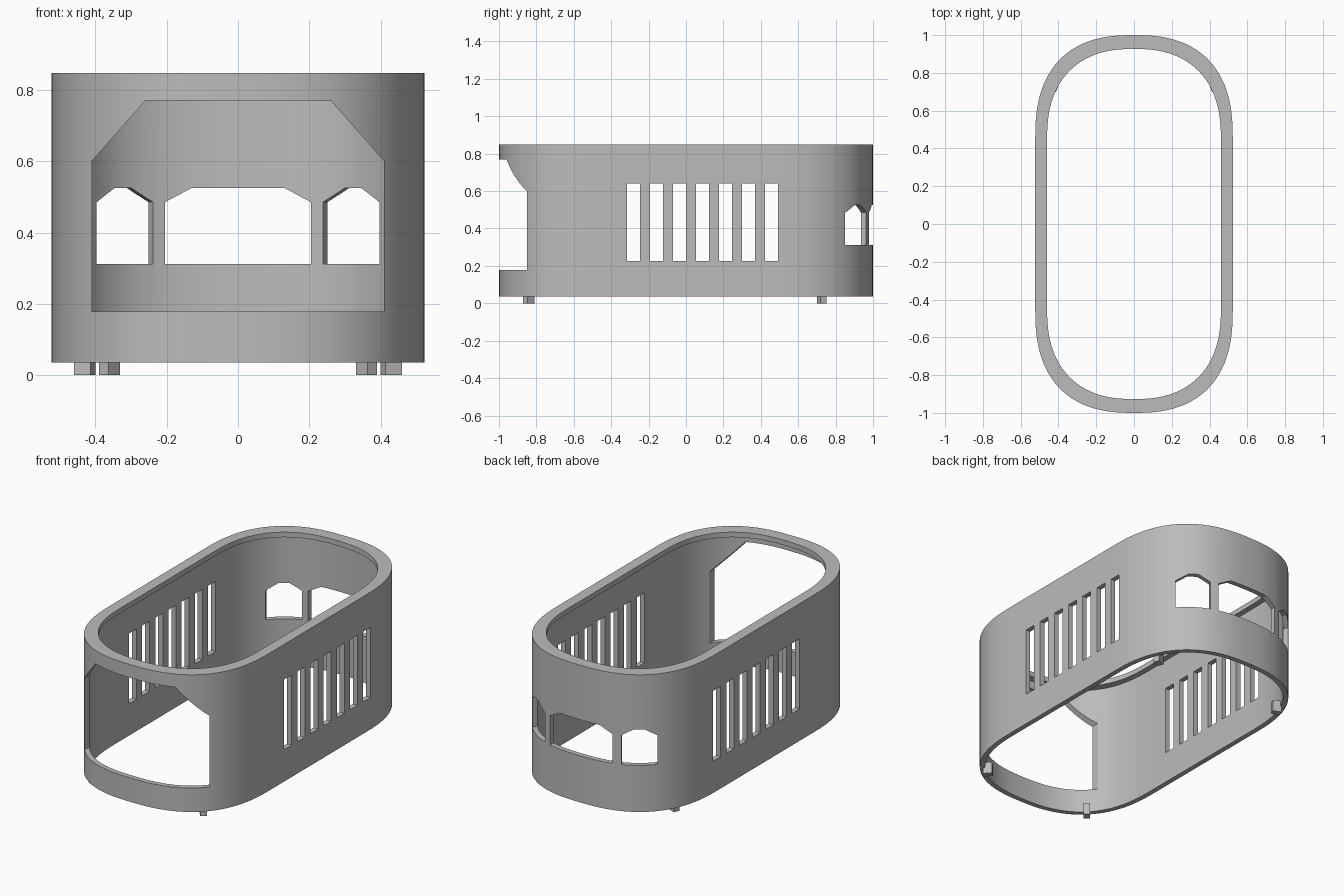
import bpy
import bmesh
from math import cos, sin, pi, radians
from mathutils import Vector, Matrix

if "Cube" in bpy.data.objects:
    bpy.data.objects.remove(bpy.data.objects["Cube"])

grey = bpy.data.materials.new("light_grey")
grey.use_nodes = True
grey.diffuse_color = (0.5, 0.5, 0.5, 1)
grey.node_tree.nodes["Principled BSDF"].inputs["Base Color"].default_value = (0.5, 0.5, 0.5, 1)

BOTTOM, TOP, STRAIGHT = 0.036, 0.848, 0.45
SEGMENTS = 24


def add_object(name, bm):
    bmesh.ops.recalc_face_normals(bm, faces=bm.faces[:])
    mesh = bpy.data.meshes.new(name)
    bm.to_mesh(mesh)
    bm.free()
    mesh.materials.append(grey)
    obj = bpy.data.objects.new(name, mesh)
    bpy.context.collection.objects.link(obj)
    return obj


def outline(half_width, half_length, power):
    """Rounded plan shape: straight sides joined by superelliptic ends."""
    quarter = []
    for i in range(SEGMENTS + 1):
        t = pi / 2 * i / SEGMENTS
        c, s = max(cos(t), 0), sin(t)
        if i == SEGMENTS:
            c = 0
        quarter.append(Vector((half_width * c ** (2 / power),
                               STRAIGHT + (half_length - STRAIGHT) * s ** (2 / power))))
    half = quarter + [Vector((-p.x, p.y)) for p in quarter[-2::-1]]
    return half + [-p for p in half]


def inset(points, depth):
    result = []
    for i, p in enumerate(points):
        along = (points[(i + 1) % len(points)] - points[i - 1]).normalized()
        result.append(p + depth * Vector((-along.y, along.x)))
    return result


def prism(name, profile, start, end, matrix=Matrix()):
    """Extrude an (x, z) profile along y."""
    bm = bmesh.new()
    near = [bm.verts.new((x, start, z)) for x, z in profile]
    far = [bm.verts.new((x, end, z)) for x, z in profile]
    bm.faces.new(near)
    bm.faces.new(far)
    n = len(profile)
    for i in range(n):
        j = (i + 1) % n
        bm.faces.new((near[i], near[j], far[j], far[i]))
    bm.transform(matrix)
    return add_object(name, bm)


def box(name, centre, size, angle=0):
    bm = bmesh.new()
    bmesh.ops.create_cube(bm, size=1)
    bm.transform(Matrix.Translation(centre) @ Matrix.Rotation(angle, 4, "Z")
                 @ Matrix.Diagonal((*size, 1)))
    return add_object(name, bm)


# Shell wall with a thicker lip round the top
outer = outline(0.523, 1.0, 2.5)
inner = inset(outer, 0.03)
lip = outline(0.46, 0.927, 2.4)
bm = bmesh.new()
rings = [[bm.verts.new((p.x, p.y, z)) for p in ring] for ring, z in (
    (outer, BOTTOM), (outer, TOP), (lip, TOP), (lip, TOP - 0.03),
    (inner, TOP - 0.03), (inner, BOTTOM))]
for a, b in zip(rings, rings[1:] + rings[:1]):
    for i in range(len(a)):
        j = (i + 1) % len(a)
        bm.faces.new((a[i], a[j], b[j], b[i]))
shell = add_object("shell", bm)

# Front doorway
cutters = [prism("doorway_cutter",
                 [(-0.41, 0.178), (0.41, 0.178), (0.41, 0.6), (0.26, 0.77),
                  (-0.26, 0.77), (-0.41, 0.6)], -1.2, -0.5)]


# Three back windows, the outer pair turned outwards
def window_profile(left, right, bevel):
    return [(left, 0.312), (right, 0.312), (right, 0.485), (right - bevel, 0.525),
            (left + bevel, 0.525), (left, 0.485)]


cutters.append(prism("window_cutter", window_profile(-0.205, 0.205, 0.075), 0.7, 1.2))
for side in (-1, 1):
    ends = sorted((-0.18 * side, 0.012 * side))
    cutters.append(prism("window_cutter", window_profile(*ends, 0.068), 0.75, 1.2,
                         Matrix.Rotation(radians(-25) * side, 4, "Z")))

# Seven slots through both sides
for i in range(7):
    cutters.append(box("slot_cutter", (0, -0.28 + 0.123 * i, 0.4325), (1.4, 0.07, 0.415)))

for cutter in cutters:
    cutter.hide_render = True
    mod = shell.modifiers.new("cut", "BOOLEAN")
    mod.operation = "DIFFERENCE"
    mod.solver = "EXACT"
    mod.object = cutter

# Bake the cuts and shade the curved walls smooth
bpy.context.view_layer.update()
cut_mesh = bpy.data.meshes.new_from_object(
    shell.evaluated_get(bpy.context.evaluated_depsgraph_get()))
shell.modifiers.clear()
shell.data = cut_mesh
for cutter in cutters:
    bpy.data.objects.remove(cutter)
bpy.ops.object.select_all(action="DESELECT")
shell.select_set(True)
bpy.context.view_layer.objects.active = shell
bpy.ops.object.shade_smooth_by_angle(angle=radians(25))

# Four locating feet, turned to follow the wall
for side, word in ((1, "left"), (-1, "right")):
    for place, x, y, angle in (("front", 0.36, -0.84, -50), ("back", 0.43, 0.725, 22)):
        box(f"{place}_{word}_foot", (x * side, y, 0.035), (0.05, 0.035, 0.07),
            radians(angle) * side)
